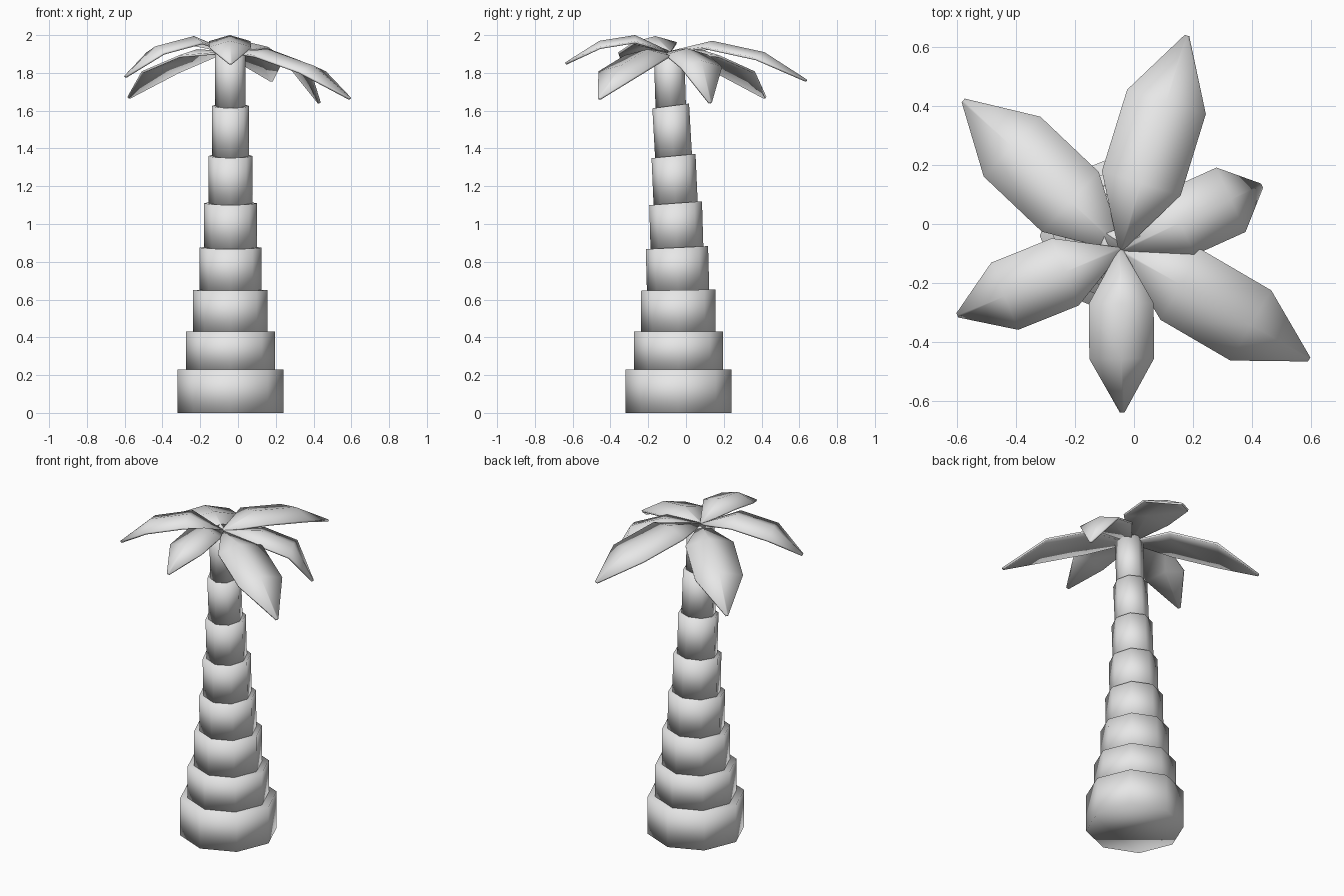
import bpy, bmesh, math
from mathutils import Vector, Matrix

cube = bpy.data.objects.get("Cube")
if cube:
    bpy.data.objects.remove(cube, do_unlink=True)

grey = bpy.data.materials.new("plain_grey")
grey.use_nodes = True
COLOUR = (0.8, 0.8, 0.8, 1)
grey.diffuse_color = COLOUR
grey.node_tree.nodes["Principled BSDF"].inputs["Base Color"].default_value = COLOUR


def finish(name, bm):
    """Turn a bmesh into a smooth shaded object."""
    bmesh.ops.recalc_face_normals(bm, faces=bm.faces)
    for f in bm.faces:
        f.smooth = True
    mesh = bpy.data.meshes.new(name)
    bm.to_mesh(mesh)
    bm.free()
    mesh.materials.append(grey)
    obj = bpy.data.objects.new(name, mesh)
    bpy.context.collection.objects.link(obj)
    return obj


def ring(bm, y, z, radius, tilt):
    """Eight sided ring, leaning towards the front by tilt degrees."""
    lean = Matrix.Rotation(math.radians(tilt), 3, 'X')
    centre = Vector((-0.04, y, z))
    return [bm.verts.new(centre + lean @ Vector((radius * math.cos(a), radius * math.sin(a), 0)))
            for a in (i * math.tau / 8 for i in range(8))]


# Trunk: stacked tapering segments that lean forward; (y, z, tilt) at each joint
joints = [(-0.04, 0, 0), (-0.04, 0.23, 0), (-0.04, 0.43, 0), (-0.042, 0.65, 1),
          (-0.048, 0.875, 2.8), (-0.055, 1.11, 4.2), (-0.066, 1.36, 5.5),
          (-0.081, 1.625, 7.5), (-0.09, 1.91, 8)]
radii = [0.28, 0.235, 0.197, 0.165, 0.14, 0.117, 0.098, 0.081]
for i, radius in enumerate(radii):
    bm = bmesh.new()
    y0, z0, t0 = joints[i]
    y1, z1, t1 = joints[i + 1]
    low = ring(bm, y0, z0, radius, t0)
    high = ring(bm, y1, z1, radius, t1)
    for k in range(8):
        n = (k + 1) % 8
        bm.faces.new((low[k], low[n], high[n], high[k]))
    bm.faces.new(low[::-1])
    bm.faces.new(high)
    finish(f"trunk_segment_{i + 1}", bm)

# Leaves: tip position, half width, inner and outer rib (share of length, height)
HUB = Vector((-0.045, -0.087, 1.915))
leaves = {
    "back_leaf": ((0.18, 0.64, 1.765), 0.14, (0.31, 1.97), (0.69, 1.91)),
    "back_right_leaf": ((-0.58, 0.42, 1.675), 0.14, (0.32, 1.925), (0.69, 1.84)),
    "front_right_leaf": ((-0.60, -0.31, 1.785), 0.123, (0.34, 1.995), (0.71, 1.94)),
    "front_leaf": ((-0.04, -0.64, 1.855), 0.11, (0.33, 2.0), (0.67, 1.97)),
    "front_left_leaf": ((0.595, -0.46, 1.67), 0.138, (0.32, 1.925), (0.69, 1.84)),
    "back_left_leaf": ((0.435, 0.13, 1.645), 0.12, (0.42, 1.93), (0.78, 1.865)),
}
for name, (tip, half, inner, outer) in leaves.items():
    bm = bmesh.new()
    tip = Vector(tip)
    run = Vector((tip.x - HUB.x, tip.y - HUB.y, 0))
    side = Vector((-run.y, run.x, 0)).normalized()
    stations = [(0, HUB.z, 0.008, 0), (*inner, half, 0.032),
                (*outer, half, 0.032), (1, tip.z, 0.008, 0.002)]
    rows = []
    for share, height, width, droop in stations:
        mid = Vector((HUB.x, HUB.y, 0)) + run * share
        rows.append([bm.verts.new(mid + side * width * s + Vector((0, 0, height - droop * abs(s))))
                     for s in (-1, 0, 1)])
    for a, b in zip(rows, rows[1:]):
        for k in range(2):
            bm.faces.new((a[k], b[k], b[k + 1], a[k + 1]))
    leaf = finish(name, bm)
    # Upper side must face up so the thickness grows downwards
    if leaf.data.polygons[2].normal.z < 0:
        leaf.data.flip_normals()
    thick = leaf.modifiers.new("thickness", 'SOLIDIFY')
    thick.thickness = 0.012
    thick.offset = -1
